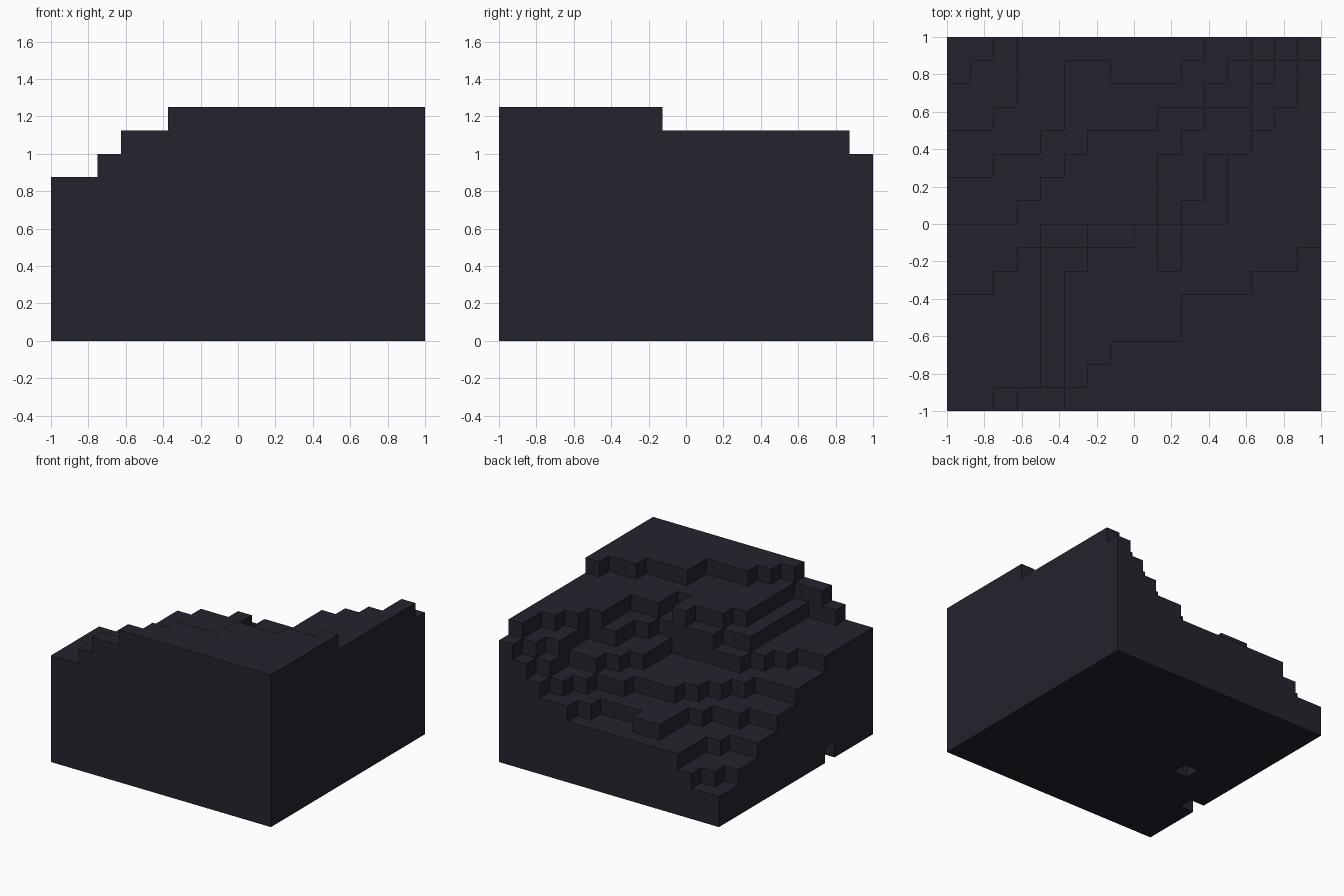
import bpy
import bmesh
from mathutils import Vector

cube = bpy.data.objects.get("Cube")
if cube:
    bpy.data.objects.remove(cube, do_unlink=True)

SIDE = 16
CELL = 2 / SIDE
blocks = set()


def add_layer(level, depths):
    """Fill one layer of blocks; each column runs from the front to its depth."""
    for i, depth in enumerate(depths):
        blocks.update((i, j, level) for j in range(depth))


def stepped_edge(*steps):
    """Depth of every column, from (width, depth) steps going left to right."""
    depths = [depth for width, depth in steps for _ in range(width)]
    return depths + [SIDE] * (SIDE - len(depths))


# Solid base, two layers thick
full = stepped_edge()
add_layer(0, full)
add_layer(1, full)

# Lower terraces, cut away at one back corner
add_layer(2, stepped_edge((1, 14), (1, 15)))
add_layer(3, stepped_edge((2, 12), (1, 13)))
add_layer(4, stepped_edge((2, 10), (2, 11), (1, 12), (2, 15), (3, 14), (1, 15)))

# Middle terraces
add_layer(5, stepped_edge((3, 8), (1, 9), (1, 10), (1, 11), (3, 12),
                          (2, 13), (1, 14), (1, 15)))
add_layer(6, stepped_edge((2, 5), (1, 6), (1, 7), (5, 8), (1, 11),
                          (1, 12), (2, 13), (1, 15)))

# Upper terraces, with a small slot in the ninth layer
add_layer(7, stepped_edge((2, 0), (2, 1), (2, 7), (4, 8), (1, 9),
                          (2, 11), (1, 14), (1, 15)))
add_layer(8, stepped_edge((3, 0), (2, 1), (1, 6), (2, 7), (1, 8), (1, 6),
                          (2, 8), (1, 11), (1, 12), (1, 13), (1, 15)))

# Summit plateau
add_layer(9, stepped_edge((5, 0), (1, 1), (1, 2), (3, 3), (3, 5), (2, 6), (1, 7)))

# Small hollows in the underside: one open to the side, one beneath
blocks -= {(0, 4, 0), (3, 7, 0)}


def add_face(bm, block, axis, sign):
    """Add the square on one side of a block, wound outwards."""
    normal, u = Vector(), Vector()
    normal[axis] = sign
    u[(axis + 1) % 3] = 1
    v = normal.cross(u)
    centre = Vector(block) + Vector((0.5, 0.5, 0.5)) + normal / 2
    origin = Vector((SIDE / 2, SIDE / 2, 0))
    corners = [centre + (u * a + v * b) / 2 - origin
               for a, b in ((-1, -1), (1, -1), (1, 1), (-1, 1))]
    bm.faces.new([bm.verts.new(corner * CELL) for corner in corners])


# Keep only the exposed sides of the blocks
bm = bmesh.new()
for block in sorted(blocks):
    for axis in range(3):
        for sign in (-1, 1):
            neighbour = list(block)
            neighbour[axis] += sign
            if tuple(neighbour) not in blocks:
                add_face(bm, block, axis, sign)
bmesh.ops.remove_doubles(bm, verts=bm.verts, dist=CELL / 100)

mesh = bpy.data.meshes.new("terraced_hillside")
bm.to_mesh(mesh)
bm.free()
hillside = bpy.data.objects.new("terraced_hillside", mesh)
bpy.context.collection.objects.link(hillside)

# Dark slate stone
stone = bpy.data.materials.new("dark_slate")
stone.use_nodes = True
colour = (0.017, 0.017, 0.027, 1)
stone.diffuse_color = colour
stone.node_tree.nodes["Principled BSDF"].inputs["Base Color"].default_value = colour
mesh.materials.append(stone)
